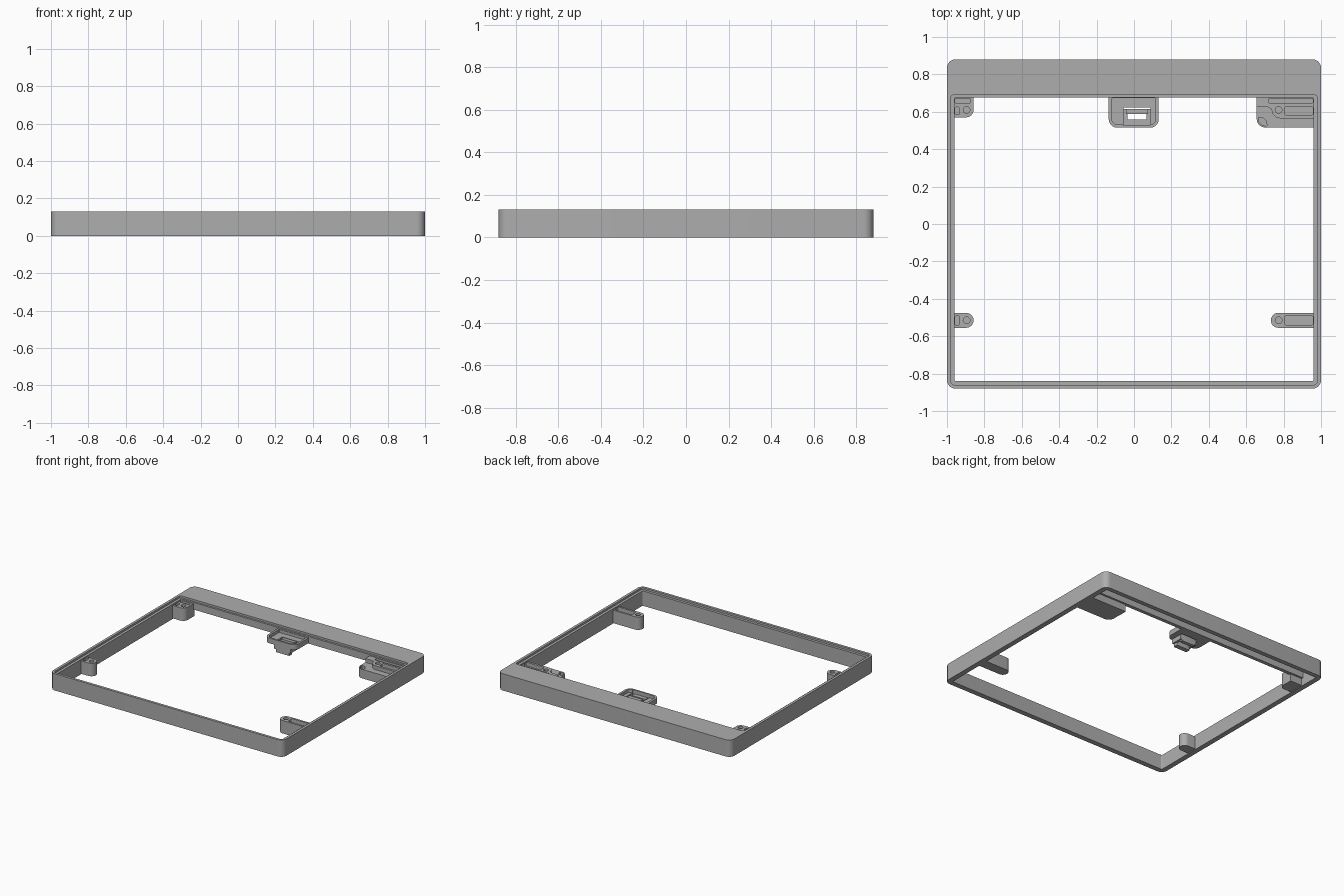
import bpy, bmesh, math

cube = bpy.data.objects.get("Cube")
if cube:
    bpy.data.objects.remove(cube, do_unlink=True)

grey = bpy.data.materials.new("warm_grey_plastic")
grey.use_nodes = True
grey.diffuse_color = (0.42, 0.42, 0.42, 1)
grey.node_tree.nodes["Principled BSDF"].inputs["Base Color"].default_value = (0.42, 0.42, 0.42, 1)

H = 0.13        # overall height
PAD = 0.105     # top of the mounting pads


def rounded(x0, y0, x1, y1, r=0.0, steps=6):
    """Rectangle outline; r is one radius or four (from lower left, anticlockwise)."""
    radii = r if isinstance(r, tuple) else (r,) * 4
    corners = [(x0, y0, 1, 1), (x1, y0, -1, 1), (x1, y1, -1, -1), (x0, y1, 1, -1)]
    pts = []
    for i, ((x, y, sx, sy), rad) in enumerate(zip(corners, radii)):
        if rad == 0:
            pts.append((x, y))
            continue
        for k in range(steps + 1):
            a = math.pi + math.pi / 2 * (i + k / steps)
            pts.append((x + sx * rad + rad * math.cos(a), y + sy * rad + rad * math.sin(a)))
    return pts


def circle(x, y, r, n=20):
    return [(x + r * math.cos(2 * math.pi * k / n), y + r * math.sin(2 * math.pi * k / n)) for k in range(n)]


def prism(name, outline, z0, z1):
    bm = bmesh.new()
    face = bm.faces.new([bm.verts.new((x, y, z0)) for x, y in outline])
    top = bmesh.ops.extrude_face_region(bm, geom=[face])["geom"]
    verts = [g for g in top if isinstance(g, bmesh.types.BMVert)]
    bmesh.ops.translate(bm, vec=(0, 0, z1 - z0), verts=verts)
    bmesh.ops.recalc_face_normals(bm, faces=bm.faces)
    mesh = bpy.data.meshes.new(name)
    bm.to_mesh(mesh)
    bm.free()
    mesh.materials.append(grey)
    obj = bpy.data.objects.new(name, mesh)
    bpy.context.collection.objects.link(obj)
    return obj


def activate(obj):
    bpy.ops.object.select_all(action='DESELECT')
    obj.select_set(True)
    bpy.context.view_layer.objects.active = obj


def combine(obj, outline, z0, z1, operation='DIFFERENCE'):
    """Cut a prism out of obj, or weld one onto it."""
    tool = prism("tool", outline, z0, z1)
    activate(obj)
    mod = obj.modifiers.new("combine", 'BOOLEAN')
    mod.operation, mod.solver, mod.object = operation, 'EXACT', tool
    bpy.ops.object.modifier_apply(modifier=mod.name)
    bpy.data.objects.remove(tool, do_unlink=True)


def finish(obj):
    activate(obj)
    bpy.ops.object.shade_smooth_by_angle(angle=math.radians(30))


# Outer frame: main opening, recessed ledge, hollow underside of the wide back bar
frame = prism("frame", rounded(-1, -0.88, 1, 0.88, 0.045), 0, H)
combine(frame, rounded(-0.96, -0.84, 0.96, 0.677, 0.008), -0.1, 0.3)
combine(frame, rounded(-0.98, -0.86, 0.98, 0.692, 0.02), 0.115, 0.3)
combine(frame, rounded(-0.96, 0.705, 0.96, 0.845), -0.1, 0.112)
combine(frame, rounded(-0.96, 0.6, 0.96, 0.75), -0.1, 0.06)
finish(frame)


def pad(name, outline, hole, slots):
    """Mounting pad with a screw hole and shallow slots."""
    obj = prism(name, outline, 0.005, PAD)
    combine(obj, circle(*hole, 0.018), 0.04, 0.2)
    for slot in slots:
        combine(obj, rounded(*slot, 0.008), 0.07, 0.2)
    return obj


# Front mounting pads with round ends
finish(pad("front_short_pad", rounded(-0.97, -0.555, -0.858, -0.475, (0, 0.039, 0.039, 0)),
           (-0.895, -0.515), [(-0.957, -0.54, -0.933, -0.49)]))
finish(pad("front_long_pad", rounded(0.732, -0.555, 0.97, -0.475, (0.039, 0, 0, 0.039)),
           (0.773, -0.515), [(0.806, -0.54, 0.956, -0.49)]))

# Back short pad
finish(pad("back_short_pad", rounded(-0.97, 0.57, -0.858, 0.69, (0, 0.04, 0, 0)),
           (-0.895, 0.61), [(-0.957, 0.585, -0.933, 0.625), (-0.957, 0.646, -0.875, 0.672)]))

# Back long pad: raised stepped boss over a lower shelf with a curved corner pocket
boss_outline = [(0.655, 0.69), (0.655, 0.625), (0.715, 0.625), (0.735, 0.615), (0.74, 0.59),
                (0.76, 0.57), (0.78, 0.565), (0.97, 0.565), (0.97, 0.69)]
back_long = pad("back_long_pad", boss_outline, (0.773, 0.61),
                [(0.806, 0.583, 0.956, 0.628), (0.72, 0.644, 0.956, 0.672)])
finish(back_long)
shelf = prism("back_long_pad_shelf", rounded(0.656, 0.516, 0.97, 0.685, (0.045, 0, 0, 0)), 0.005, 0.075)
combine(shelf, rounded(0.665, 0.525, 0.71, 0.57, (0.036, 0.004, 0.036, 0.004)), 0.03, 0.2)
finish(shelf)

# Latch tray: raised rim, sunken floor and window
tray = prism("latch_tray", rounded(-0.135, 0.515, 0.132, 0.69, (0.045, 0.045, 0, 0)), 0.065, PAD)
combine(tray, rounded(-0.118, 0.531, 0.115, 0.673, (0.03, 0.03, 0.004, 0.004)), 0.082, 0.2)
combine(tray, rounded(-0.056, 0.526, 0.087, 0.624, 0.004), 0, 0.2)
finish(tray)

# Latch hook: two bars hanging in the window, tied together below
for name, y0, y1, z0, z1 in (("latch_back_bar", 0.587, 0.614, 0.02, 0.085),
                             ("latch_front_bar", 0.522, 0.558, 0.008, 0.075)):
    finish(prism(name, rounded(-0.042, y0, 0.075, y1, 0.004), z0, z1))
for name, x in (("latch_right_tie", -0.056), ("latch_left_tie", 0.067)):
    finish(prism(name, rounded(x, 0.522, x + 0.02, 0.614), 0.03, 0.068))
bpy.ops.object.select_all(action='DESELECT')
